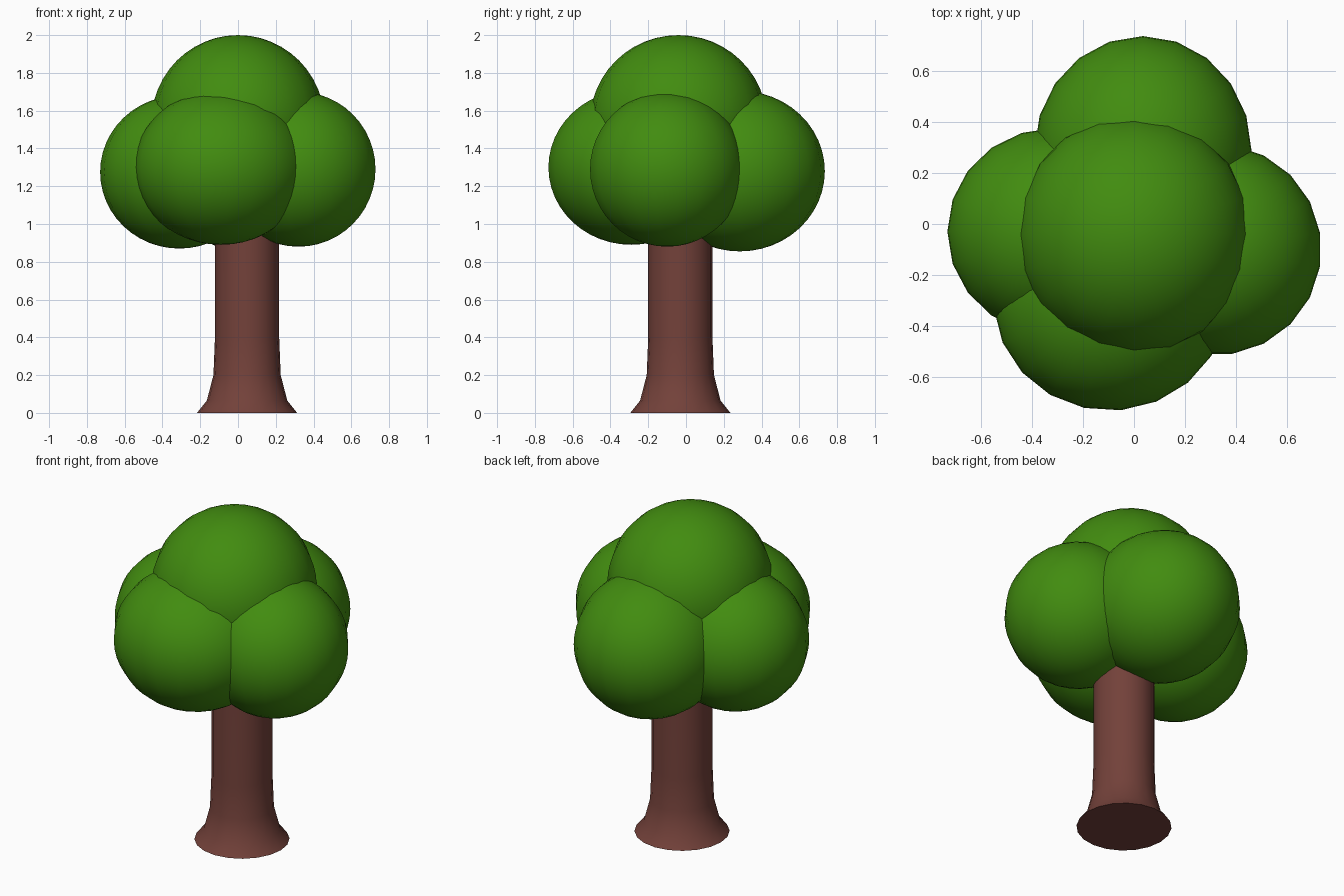
import bpy
import bmesh
import math

cube = bpy.data.objects.get("Cube")
if cube:
    bpy.data.objects.remove(cube, do_unlink=True)

SIDES = 20


def make_material(name, rgb):
    mat = bpy.data.materials.new(name)
    mat.use_nodes = True
    mat.diffuse_color = (*rgb, 1)
    mat.node_tree.nodes["Principled BSDF"].inputs["Base Color"].default_value = (*rgb, 1)
    mat.node_tree.nodes["Principled BSDF"].inputs["Roughness"].default_value = 0.8
    return mat


leaf_green = make_material("leaf green", (0.054, 0.262, 0.005))
bark_brown = make_material("bark brown", (0.171, 0.053, 0.042))


def finish(name, bm, mat, location):
    """Turn a bmesh into a smooth-shaded object."""
    bmesh.ops.recalc_face_normals(bm, faces=bm.faces)
    mesh = bpy.data.meshes.new(name)
    bm.to_mesh(mesh)
    bm.free()
    mesh.materials.append(mat)
    obj = bpy.data.objects.new(name, mesh)
    obj.location = location
    bpy.context.collection.objects.link(obj)
    bpy.ops.object.select_all(action="DESELECT")
    obj.select_set(True)
    bpy.context.view_layer.objects.active = obj
    bpy.ops.object.shade_smooth_by_angle(angle=math.radians(50))
    return obj


def leaf_clump(name, centre, radii, turn=0):
    bm = bmesh.new()
    bmesh.ops.create_uvsphere(bm, u_segments=SIDES, v_segments=24, radius=1)
    obj = finish(name, bm, leaf_green, centre)
    obj.scale = radii
    obj.rotation_euler.z = math.radians(turn)


def trunk(name, centre, profile):
    """Stack rings of (radius, height) and cap both ends."""
    bm = bmesh.new()
    rings = []
    for radius, z in profile:
        angles = [math.tau * i / SIDES for i in range(SIDES)]
        rings.append([bm.verts.new((radius * math.cos(a), radius * math.sin(a), z))
                      for a in angles])
    for low, high in zip(rings, rings[1:]):
        for i in range(SIDES):
            j = (i + 1) % SIDES
            bm.faces.new((low[i], low[j], high[j], high[i]))
    bm.faces.new(rings[0])
    bm.faces.new(rings[-1])
    finish(name, bm, bark_brown, centre)


# Trunk with a flared foot
trunk("trunk", (0.048, -0.03, 0),
      [(0.265, 0), (0.213, 0.065), (0.178, 0.2), (0.17, 0.4), (0.17, 1.3)])

# Crown: four side clumps and one on top
leaf_clump("front_leaves", (-0.09, -0.29, 1.3), (0.46, 0.44, 0.41), 5)
leaf_clump("back_leaves", (0.035, 0.285, 1.28), (0.425, 0.45, 0.425))
leaf_clump("left_leaves", (0.32, -0.1, 1.29), (0.413, 0.413, 0.41), 9)
leaf_clump("right_leaves", (-0.31, -0.03, 1.275), (0.42, 0.406, 0.405))
leaf_clump("top_leaves", (0, -0.04, 1.54), (0.458, 0.468, 0.46))
